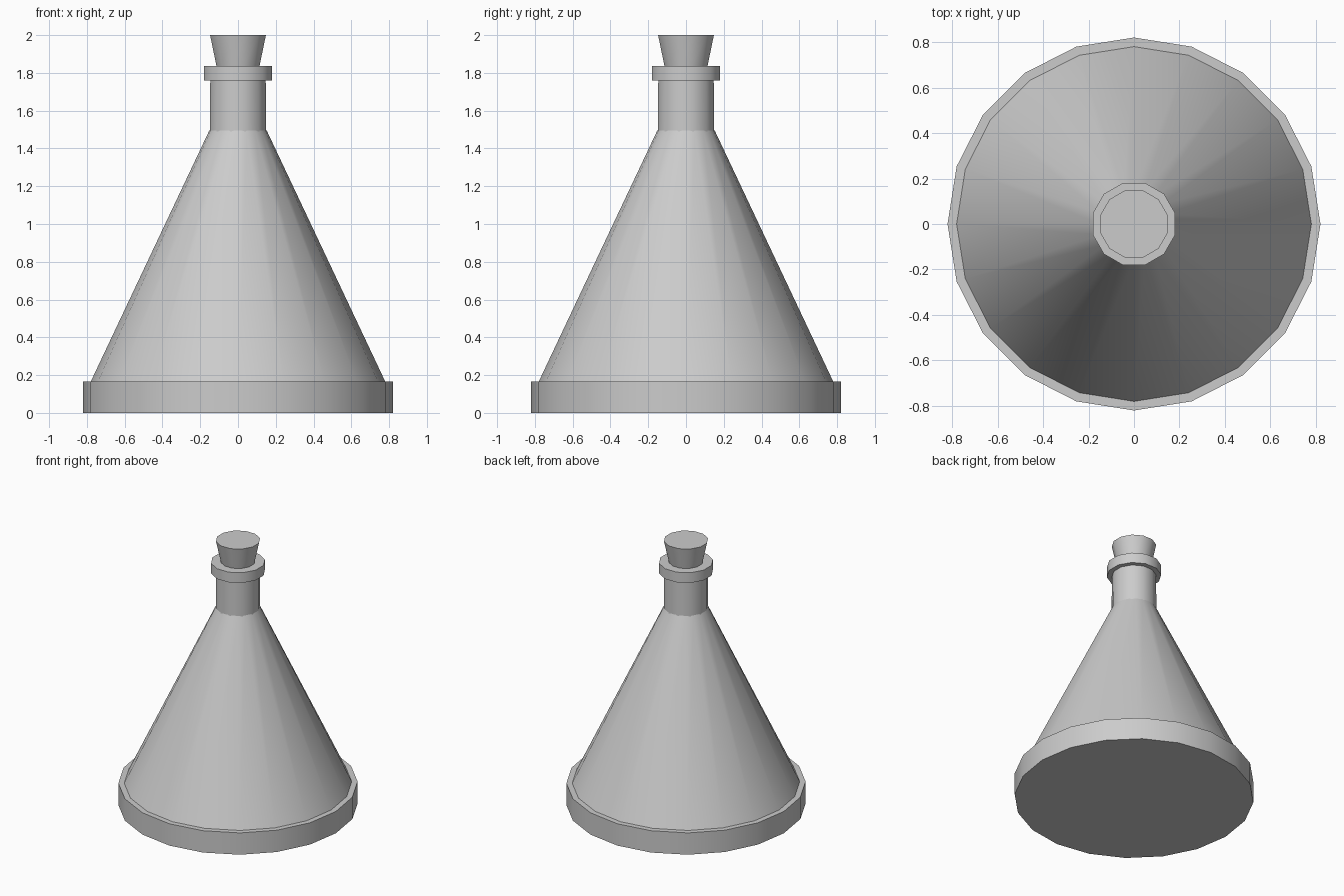
import bpy, bmesh
from math import cos, sin, pi, radians

if "Cube" in bpy.data.objects:
    bpy.data.objects.remove(bpy.data.objects["Cube"])


def lathe(name, profile, sides, turn=0.0, cap_bottom=False, cap_top=False):
    """Revolve (radius, z) points, listed bottom to top along the outside."""
    bm = bmesh.new()
    rings = []
    for r, z in profile:
        rings.append([bm.verts.new((r * cos(turn + 2 * pi * i / sides),
                                    r * sin(turn + 2 * pi * i / sides), z))
                      for i in range(sides)])
    for low, high in zip(rings, rings[1:]):
        for i in range(sides):
            j = (i + 1) % sides
            bm.faces.new((low[i], low[j], high[j], high[i]))
    if cap_bottom:
        bm.faces.new(rings[0][::-1])
    if cap_top:
        bm.faces.new(rings[-1])
    mesh = bpy.data.meshes.new(name)
    bm.to_mesh(mesh)
    bm.free()
    obj = bpy.data.objects.new(name, mesh)
    bpy.context.collection.objects.link(obj)
    bpy.ops.object.select_all(action='DESELECT')
    obj.select_set(True)
    bpy.context.view_layer.objects.active = obj
    bpy.ops.object.shade_smooth_by_angle(angle=radians(35))
    return obj


# Thick foot with a flat ledge around the cone
lathe("base", [(0.82, 0), (0.82, 0.165), (0.78, 0.165)], 20, cap_bottom=True)

# Conical flask wall
lathe("body", [(0.78, 0.165), (0.152, 1.495)], 20)

# Straight neck
lathe("neck", [(0.154, 1.49), (0.152, 1.76)], 12, radians(15))

# Flat collar around the mouth
lathe("lip", [(0.15, 1.76), (0.187, 1.76), (0.187, 1.837), (0.118, 1.837)],
      12, radians(15))

# Tapered cork
lathe("stopper", [(0.118, 1.837), (0.153, 2.0)], 12, radians(15), cap_top=True)
